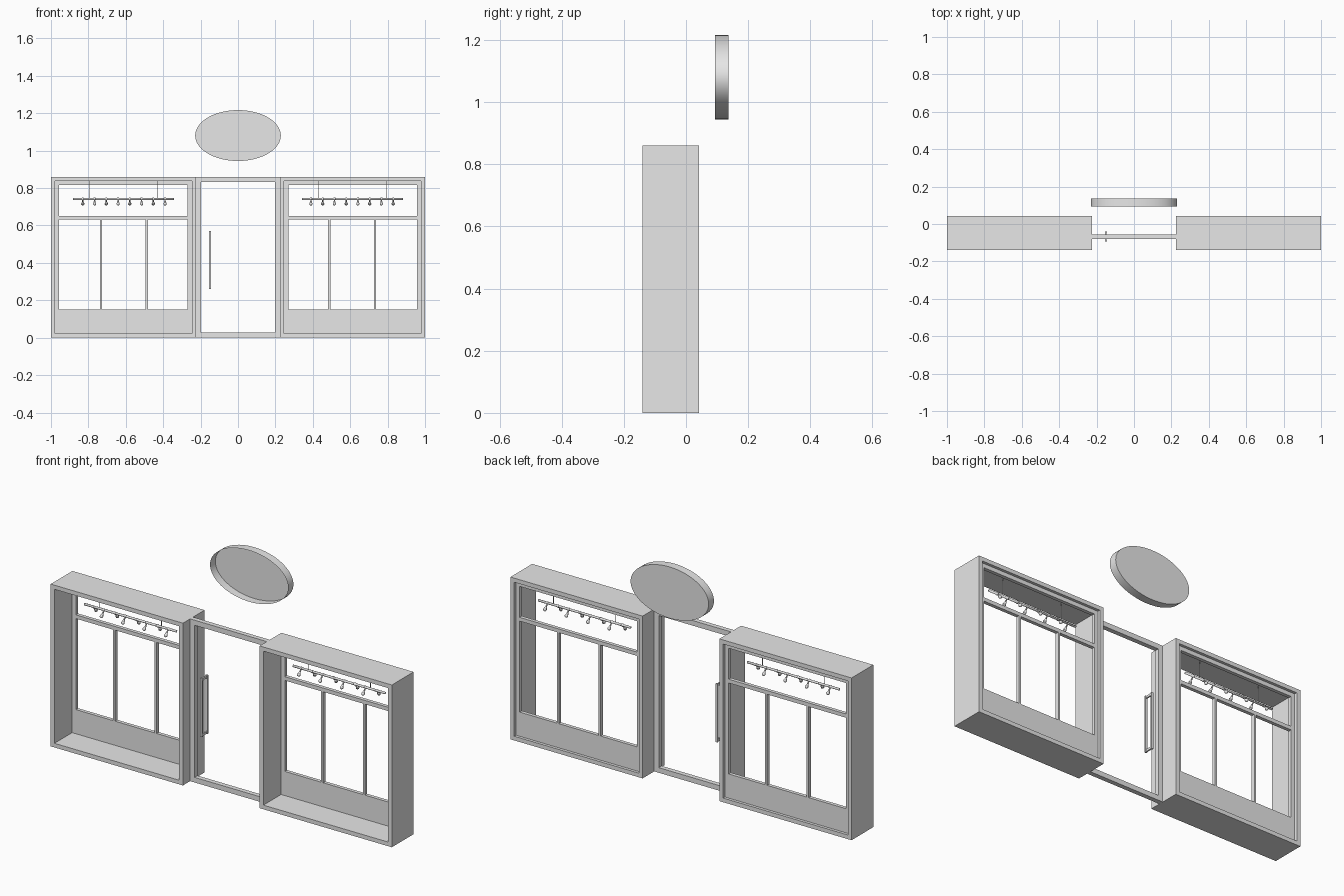
import bpy, bmesh, math
from mathutils import Vector, Matrix

if "Cube" in bpy.data.objects:
    bpy.data.objects.remove(bpy.data.objects["Cube"])

grey = bpy.data.materials.new("plain_grey")
grey.diffuse_color = (0.8, 0.8, 0.8, 1)
grey.use_nodes = True
grey.node_tree.nodes["Principled BSDF"].inputs["Base Color"].default_value = grey.diffuse_color


def finish(name, bm, smooth=False):
    me = bpy.data.meshes.new(name)
    bm.to_mesh(me)
    bm.free()
    me.materials.append(grey)
    for p in me.polygons:
        p.use_smooth = smooth
    ob = bpy.data.objects.new(name, me)
    bpy.context.collection.objects.link(ob)
    return ob


def add_box(bm, x0, x1, y0, y1, z0, z1):
    m = Matrix.Translation(((x0 + x1) / 2, (y0 + y1) / 2, (z0 + z1) / 2))
    bmesh.ops.create_cube(bm, size=1, matrix=m @ Matrix.Diagonal((x1 - x0, y1 - y0, z1 - z0, 1)))


def add_rod(bm, a, b, r1, r2, sides=10):
    a, b = Vector(a), Vector(b)
    d = b - a
    m = Matrix.Translation((a + b) / 2) @ d.to_track_quat('Z', 'Y').to_matrix().to_4x4()
    bmesh.ops.create_cone(bm, cap_ends=True, segments=sides, radius1=r1, radius2=r2,
                          depth=d.length, matrix=m)


def frame(name, x0, x1, z0, z1, y0, y1, t, b=None):
    """Rectangular ring with a hole running along y."""
    b = t if b is None else b
    outer = [(x0, z0), (x1, z0), (x1, z1), (x0, z1)]
    inner = [(x0 + t, z0 + b), (x1 - t, z0 + b), (x1 - t, z1 - t), (x0 + t, z1 - t)]
    bm = bmesh.new()
    rings = [[bm.verts.new((x, y, z)) for x, z in loop]
             for loop, y in ((outer, y0), (inner, y0), (inner, y1), (outer, y1))]
    for i in range(4):
        p, q = rings[i], rings[(i + 1) % 4]
        for k in range(4):
            n = (k + 1) % 4
            bm.faces.new((p[k], p[n], q[n], q[k]))
    bmesh.ops.recalc_face_normals(bm, faces=bm.faces)
    return finish(name, bm)


T = 0.022                      # wall and frame thickness
X0, X1, TOP = 0.225, 1.0, 0.86
FY0, FY1 = 0.008, 0.027        # window frame depth range
RY, RZ = -0.026, 0.742         # lamp rail position

for side, s in (("left", -1), ("right", 1)):
    def span(a, b):
        return (a, b) if s > 0 else (-b, -a)

    # deep display box
    frame(side + "_display_box", *span(X0, X1), 0, TOP, -0.14, 0.042, T)
    # window frame and solid panel below it
    frame(side + "_window_frame", *span(X0 + T, X1 - T), 0.13, TOP - T, FY0, FY1, T, 0.02)
    bm = bmesh.new()
    add_box(bm, *span(X0 + T, X1 - T), FY0, FY1, T, 0.13)
    finish(side + "_lower_panel", bm)
    # transom and mullions
    bm = bmesh.new()
    add_box(bm, *span(X0 + 2 * T, X1 - 2 * T), FY0, FY1, 0.632, 0.652)
    for x in (0.488, 0.732):
        add_box(bm, *span(x - 0.006, x + 0.006), FY0, FY1, 0.15, 0.632)
    finish(side + "_window_bars", bm)

    # lamp rail on two thin hangers
    bm = bmesh.new()
    add_rod(bm, (s * 0.342, RY, RZ), (s * 0.882, RY, RZ), 0.006, 0.006, 12)
    for x in (0.43, 0.795):
        add_rod(bm, (s * x, RY, RZ), (s * x, RY, TOP - T), 0.0015, 0.0015, 6)
    finish(side + "_lamp_rail", bm, True)
    # spot lamps tilted alternately forward and back
    bm = bmesh.new()
    for i in range(8):
        x, d = s * (0.39 + i * 0.0628), (-1 if i % 2 == 0 else 1)
        add_rod(bm, (x, RY, RZ), (x, RY + d * 0.012, RZ - 0.014), 0.003, 0.004)
        add_rod(bm, (x, RY + d * 0.012, RZ - 0.014), (x, RY + d * 0.022, RZ - 0.027), 0.004, 0.009)
        bmesh.ops.create_uvsphere(bm, u_segments=10, v_segments=6, radius=0.009,
                                  matrix=Matrix.Translation((x, RY + d * 0.022, RZ - 0.026)))
        bmesh.ops.create_uvsphere(bm, u_segments=8, v_segments=6, radius=0.008,
                                  matrix=Matrix.Translation((x, RY, RZ)))
    finish(side + "_spot_lamps", bm, True)

# door frame between the boxes
frame("door_frame", -X0, X0, 0, TOP, -0.08, -0.055, 0.027)

# door pull: a bar on both faces joined by short pins
bm = bmesh.new()
for y in (-0.09, -0.045):
    add_box(bm, -0.156, -0.144, y - 0.004, y + 0.004, 0.26, 0.57)
for z in (0.268, 0.562):
    add_box(bm, -0.154, -0.146, -0.086, -0.049, z - 0.006, z + 0.006)
finish("door_handle", bm)

# oval sign: thin shell, open at the front and closed at the back
bm = bmesh.new()
N = 64
rim = [[bm.verts.new((0.229 * math.cos(2 * math.pi * k / N), y,
                      1.081 + 0.136 * math.sin(2 * math.pi * k / N))) for k in range(N)]
       for y in (0.093, 0.137)]
for k in range(N):
    n = (k + 1) % N
    bm.faces.new((rim[0][k], rim[0][n], rim[1][n], rim[1][k]))
bm.faces.new(rim[1][::-1])
bm.normal_update()
if bm.faces[:][-1].normal.y < 0:
    bmesh.ops.reverse_faces(bm, faces=bm.faces[:])
bmesh.ops.recalc_face_normals(bm, faces=bm.faces)
sign = finish("oval_sign", bm)
bpy.context.view_layer.objects.active = sign
sign.select_set(True)
bpy.ops.object.shade_smooth_by_angle(angle=math.radians(30))
